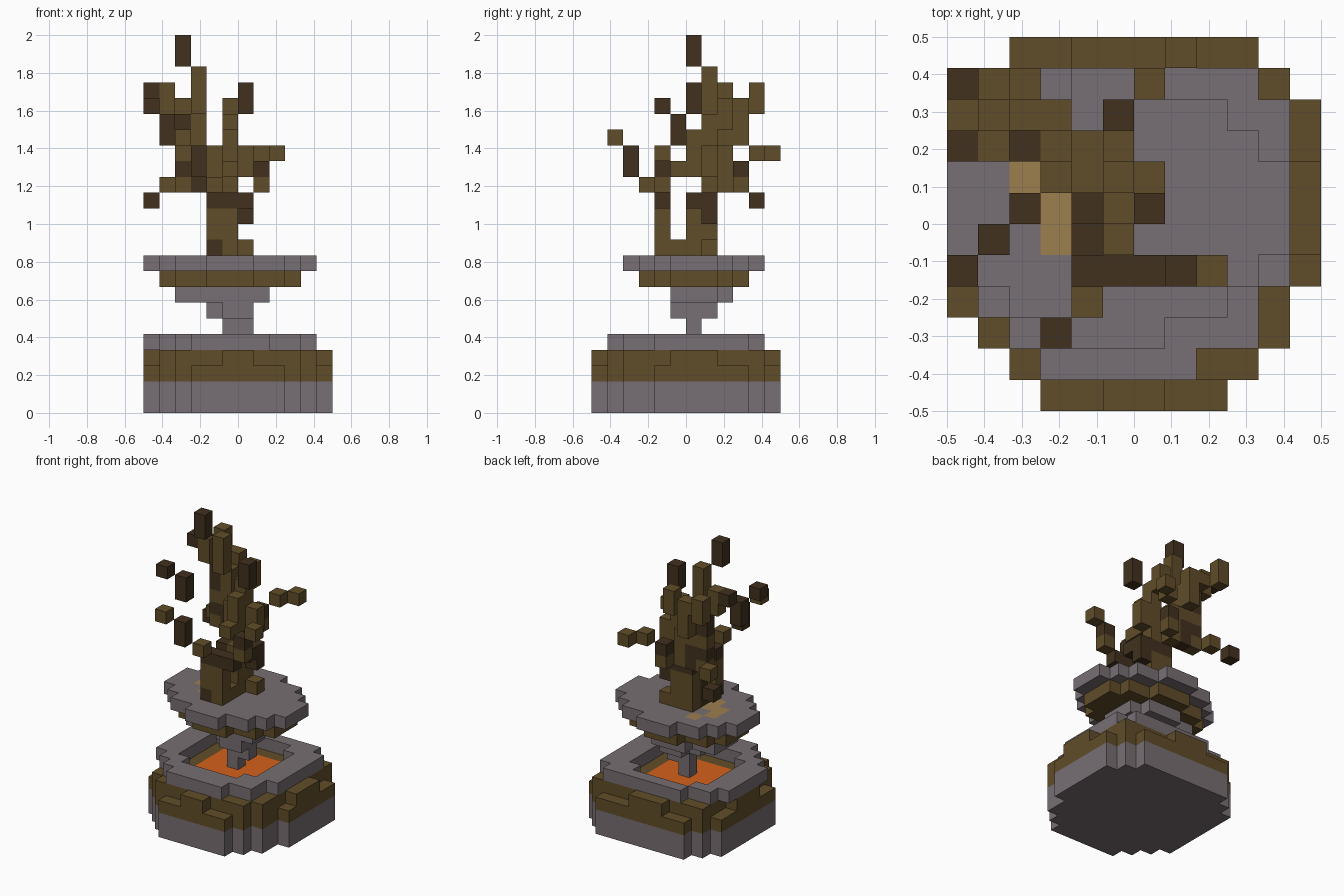
import bpy
import bmesh
from math import radians
from mathutils import Vector

default = bpy.data.objects.get("Cube")
if default:
    bpy.data.objects.remove(default, do_unlink=True)

UNIT = 1 / 12          # edge of one block
ORIGIN = Vector((-0.5, -0.5, 0))


def linear(channel):
    c = channel / 255
    return c / 12.92 if c <= 0.04045 else ((c + 0.055) / 1.055) ** 2.4


def material(name, *rgb):
    mat = bpy.data.materials.new(name)
    colour = [linear(c) for c in rgb] + [1]
    mat.diffuse_color = colour
    mat.use_nodes = True
    mat.node_tree.nodes["Principled BSDF"].inputs["Base Color"].default_value = colour
    return mat


STONE = material("grey stone", 119, 110, 115)
BROWN = material("earth brown", 97, 77, 41)
DARK = material("dark bark", 65, 49, 30)
SAND = material("pale sand", 156, 126, 78)
LAVA = material("glowing orange", 212, 96, 28)

SIDES = [Vector(s) for s in ((1, 0, 0), (-1, 0, 0), (0, 1, 0), (0, -1, 0), (0, 0, 1), (0, 0, -1))]


def blocks(name, cells, mat):
    """Build the outer skin of a set of grid cells, joining flat areas."""
    bm = bmesh.new()
    for cell in cells:
        middle = Vector(cell) + Vector((0.5, 0.5, 0.5))
        for n in SIDES:
            if tuple(int(a + b) for a, b in zip(cell, n)) in cells:
                continue
            u = Vector((n.y, n.z, n.x)) / 2
            v = n.cross(u)
            centre = middle + n / 2
            corners = (centre - u - v, centre + u - v, centre + u + v, centre - u + v)
            bm.faces.new([bm.verts.new(c * UNIT + ORIGIN) for c in corners])
    bmesh.ops.remove_doubles(bm, verts=bm.verts, dist=UNIT / 100)
    bmesh.ops.dissolve_limit(bm, angle_limit=radians(1), verts=bm.verts, edges=bm.edges)
    mesh = bpy.data.meshes.new(name)
    bm.to_mesh(mesh)
    bm.free()
    mesh.materials.append(mat)
    obj = bpy.data.objects.new(name, mesh)
    bpy.context.collection.objects.link(obj)


def plan(first_row, *spans):
    """Floor plan as one (first, last) column span per row."""
    return {(i, first_row + r) for r, (a, b) in enumerate(spans) for i in range(a, b + 1)}


def raise_plan(flat, low, high):
    return {(i, j, k) for i, j in flat for k in range(low, high + 1)}


def columns(*posts):
    """Upright runs given as column, row, lowest and highest level."""
    return {(i, j, k) for i, j, a, b in posts for k in range(a, b + 1)}


# Bowl: stone foot, earth band and stone rim around a lava pool
foot = plan(0, (3, 8), (2, 9), (1, 10), (0, 10), *[(0, 11)] * 6, (1, 10), (2, 9))
hollow = plan(3, (3, 7), *[(2, 8)] * 5, (3, 7))
pool = plan(4, *[(3, 7)] * 5)
rim = plan(1, (3, 7), (2, 9), (1, 9), *[(0, 10)] * 5, (1, 10), (3, 9))
ledge = plan(1, (2, 9), *[(1, 10)] * 9)
ledge |= plan(0, (5, 6)) | plan(11, (4, 6)) | plan(5, *[(0, 11)] * 3)

blocks("bowl_foot", raise_plan(foot, 0, 1), STONE)
blocks("bowl_band", raise_plan(foot, 2, 2) | raise_plan(ledge - pool, 3, 3), BROWN)
blocks("bowl_rim", raise_plan(rim - hollow, 4, 4), STONE)
blocks("lava_pool", raise_plan(pool, 3, 3), LAVA)

# Floating island: stem, flaring underside, earth layer and stone top
stem = columns((5, 6, 4, 5), (6, 6, 5, 5))
stem |= raise_plan(plan(5, (5, 6), (4, 6), (5, 6)), 6, 6)
stem |= raise_plan(plan(5, *[(2, 7)] * 3, (4, 6)), 7, 7)
blocks("island_stem", stem, STONE)

soil = plan(3, (4, 6), (2, 8), *[(1, 9)] * 3, (2, 8), (4, 6))
blocks("island_soil", raise_plan(soil, 8, 8), BROWN)

top = plan(2, (4, 6), (2, 8), (1, 9), *[(0, 10)] * 3, (1, 9), (2, 8), (4, 6))
patch = plan(5, (3, 3), (2, 3), (2, 2), (3, 3))
blocks("island_top", raise_plan(top - patch, 9, 9), STONE)
blocks("sand_patch", raise_plan(patch, 9, 9), SAND)

# Tree trunk and roots
trunk_dark = columns((4, 4, 10, 10), (4, 5, 10, 10), (4, 6, 10, 13), (4, 7, 13, 13),
                     (5, 7, 13, 13), (6, 6, 13, 13), (6, 7, 12, 13),
                     (4, 4, 13, 13), (5, 4, 13, 13), (6, 4, 13, 13))
trunk = columns((5, 4, 10, 12), (4, 4, 11, 12), (5, 5, 10, 10), (5, 6, 10, 13),
                (4, 7, 10, 12), (5, 7, 10, 12), (4, 7, 14, 16), (5, 7, 14, 16),
                (6, 7, 10, 10), (4, 8, 14, 16))
blocks("trunk_bark", trunk_dark, DARK)
blocks("trunk", trunk, BROWN)

# Branches
branches = columns((5, 6, 15, 17), (5, 7, 17, 18), (5, 8, 18, 19), (5, 5, 15, 15),
                   (3, 7, 19, 21), (3, 8, 16, 18), (3, 9, 17, 19), (2, 9, 19, 19),
                   (1, 8, 19, 20), (1, 10, 19, 20), (2, 8, 16, 16), (2, 8, 14, 14),
                   (1, 9, 14, 14), (5, 9, 14, 14), (4, 3, 14, 14), (7, 4, 14, 14),
                   (8, 4, 16, 16), (6, 7, 15, 16), (6, 10, 16, 16), (7, 11, 16, 16),
                   (2, 1, 17, 17))
blocks("branches", branches, BROWN)

# Dark twig ends
twigs = columns((2, 6, 22, 23), (6, 6, 19, 20), (0, 8, 20, 20), (0, 4, 19, 19),
                (1, 5, 17, 18), (3, 2, 15, 16), (2, 8, 17, 18), (2, 8, 15, 15),
                (3, 8, 14, 15), (7, 4, 15, 15), (5, 9, 15, 15), (0, 10, 13, 13))
blocks("twigs", twigs, DARK)
